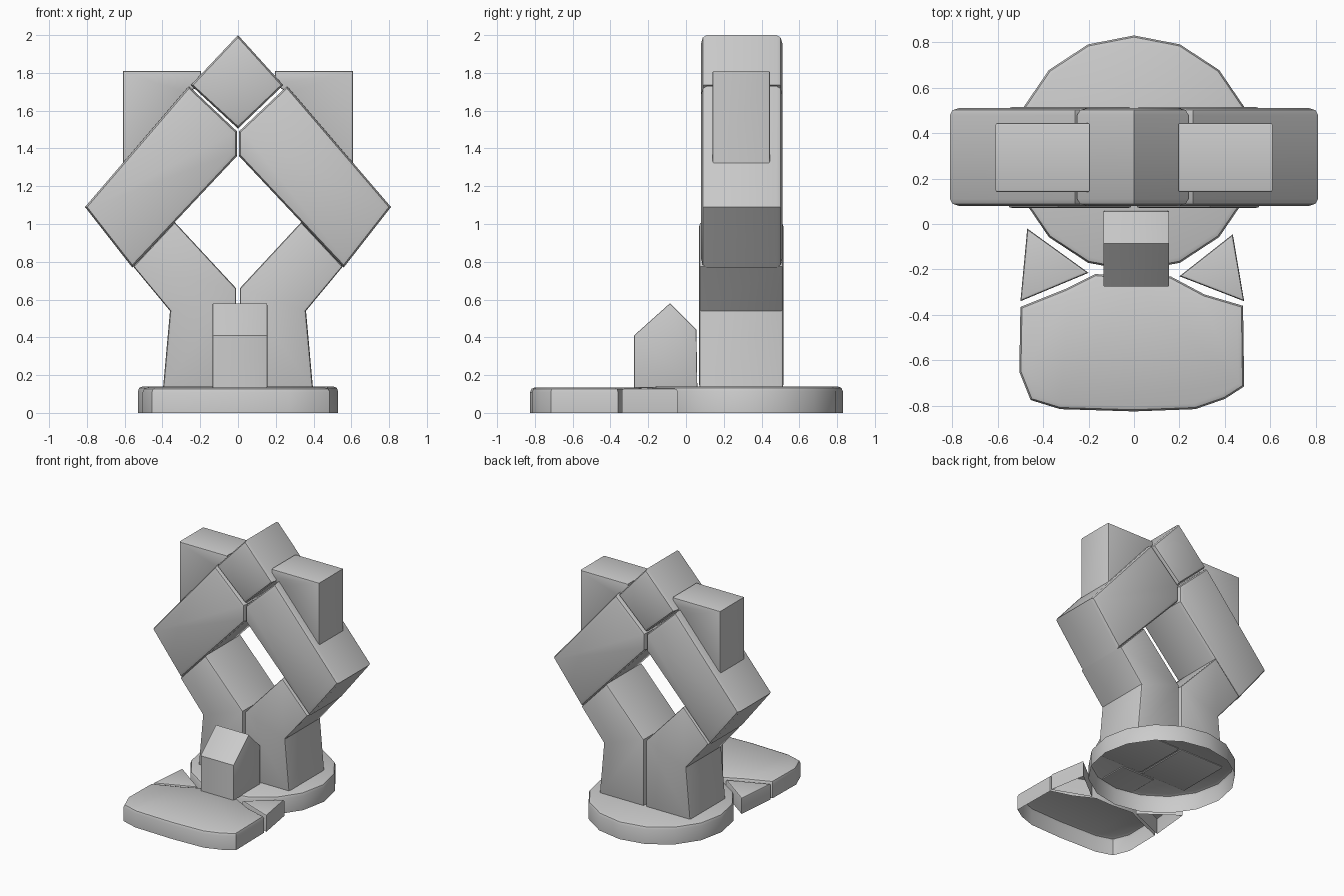
import bpy, bmesh
from math import sin, cos, pi, radians

if "Cube" in bpy.data.objects:
    bpy.data.objects.remove(bpy.data.objects["Cube"])


def prism(name, pts, axis, lo, hi, bevel=0.0, open_bottom=False):
    """Extrude a 2D profile along an axis and round the rims of its end caps."""
    place = {'x': lambda a, b, d: (d, a, b),
             'y': lambda a, b, d: (a, d, b),
             'z': lambda a, b, d: (a, b, d)}[axis]
    bm = bmesh.new()
    low = [bm.verts.new(place(a, b, lo)) for a, b in pts]
    high = [bm.verts.new(place(a, b, hi)) for a, b in pts]
    cap_low, cap_high = bm.faces.new(low), bm.faces.new(high)
    n = len(pts)
    for i in range(n):
        j = (i + 1) % n
        bm.faces.new((low[i], low[j], high[j], high[i]))
    bmesh.ops.recalc_face_normals(bm, faces=bm.faces)
    rims = list(cap_high.edges)
    if open_bottom:
        bmesh.ops.delete(bm, geom=[cap_low], context='FACES_ONLY')
    else:
        rims += list(cap_low.edges)
    if bevel:
        bmesh.ops.bevel(bm, geom=rims, offset=bevel, segments=2, profile=0.5,
                        affect='EDGES', clamp_overlap=True)
    mesh = bpy.data.meshes.new(name)
    bm.to_mesh(mesh)
    bm.free()
    ob = bpy.data.objects.new(name, mesh)
    bpy.context.collection.objects.link(ob)
    bpy.context.view_layer.objects.active = ob
    ob.select_set(True)
    bpy.ops.object.shade_smooth_by_angle(angle=radians(35))
    ob.select_set(False)
    return ob


# round base: 16-sided shell, open underneath
disc = [(0.53 * sin(i * pi / 8), 0.31 + 0.52 * cos(i * pi / 8)) for i in range(16)]
prism("round_base", disc, 'z', 0, 0.14, 0.025, True)

# front paving slab
slab = [(-0.5, -0.365), (-0.3, -0.285), (-0.17, -0.22), (0, -0.235), (0.16, -0.23),
        (0.31, -0.31), (0.48, -0.36), (0.485, -0.715), (0.4, -0.77), (0.27, -0.815),
        (0, -0.825), (-0.325, -0.815), (-0.455, -0.775), (-0.505, -0.65)]
prism("front_slab", slab, 'z', 0, 0.135, 0.025, True)

# small wedge stones beside the slab
prism("wedge_stone_left", [(-0.47, -0.02), (-0.2, -0.215), (-0.5, -0.34)],
      'z', 0, 0.125, 0.012, True)
prism("wedge_stone_right", [(0.435, -0.045), (0.2, -0.23), (0.485, -0.34)],
      'z', 0, 0.13, 0.012, True)

# keystone at the top of the ring
prism("keystone", [(0, 2.0), (0.24, 1.735), (0, 1.505), (-0.25, 1.735)],
      'y', 0.08, 0.51, 0.03)

# mirrored parts: ring arms, bent legs, upright blocks
arm = [(0.26, 1.73), (0.81, 1.09), (0.56, 0.77), (0.005, 1.36), (0.005, 1.49)]
leg = [(0.01, 0.132), (0.397, 0.132), (0.36, 0.54), (0.555, 0.775), (0.335, 1.01),
       (0.01, 0.66)]
block = [(0.61, 1.3), (0.61, 1.81), (0.195, 1.81), (0.195, 1.74), (0.27, 1.69)]
for side, s in (("right", 1), ("left", -1)):
    for label, pts, y0, y1, bev in (("ring_arm", arm, 0.08, 0.51, 0.03),
                                    ("leg", leg, 0.07, 0.515, 0.015),
                                    ("upright_block", block, 0.14, 0.445, 0.01)):
        prism(f"{label}_{side}", [(s * x, z) for x, z in pts], 'y', y0, y1, bev)

# gabled stone in front of the legs
prism("gabled_stone", [(-0.275, 0.132), (-0.275, 0.41), (-0.085, 0.58), (0.055, 0.44),
                       (0.06, 0.132)], 'x', -0.135, 0.155, 0.006)
